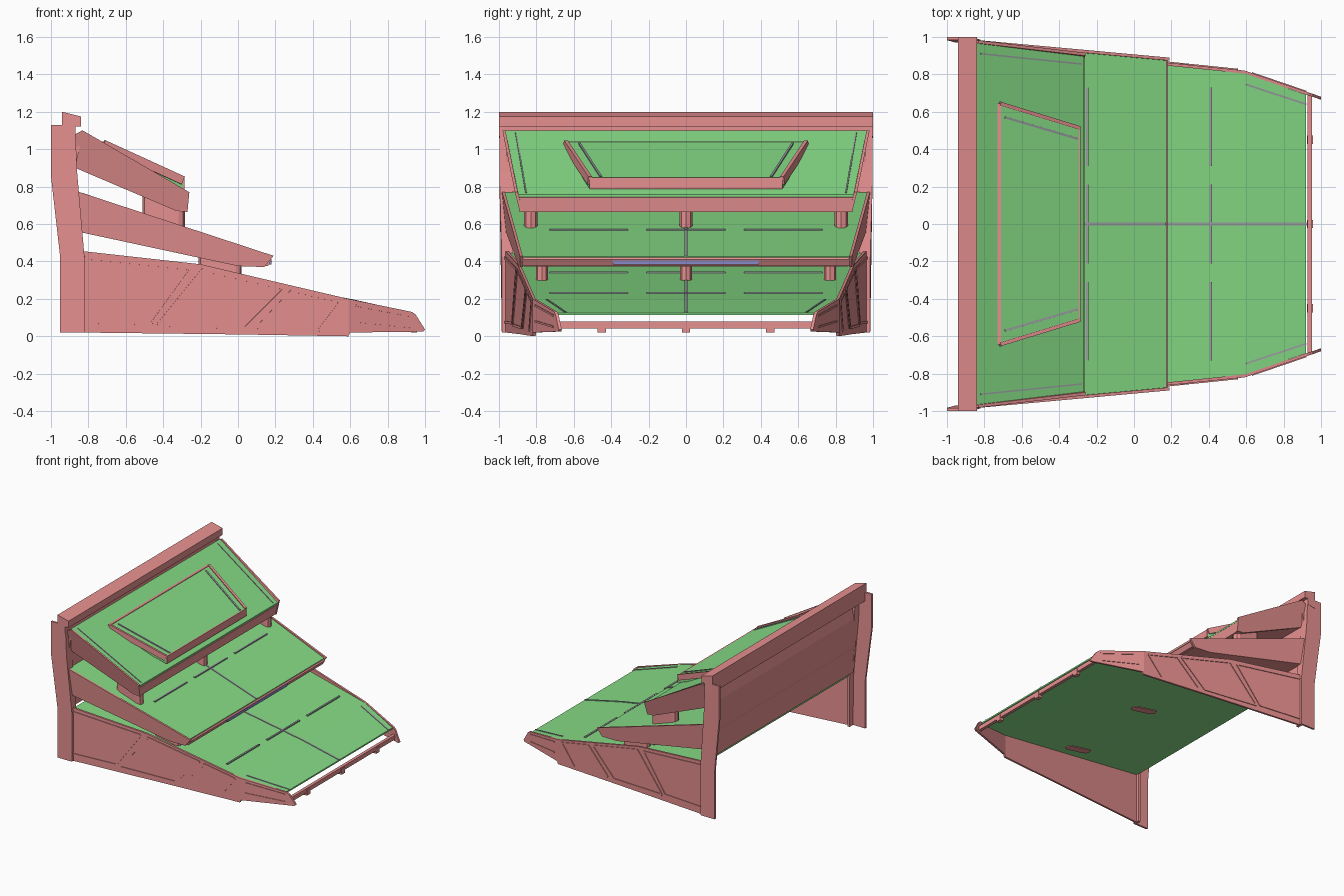
import bpy, bmesh
from math import cos, sin, pi
from mathutils import Vector, Matrix

if "Cube" in bpy.data.objects:
    bpy.data.objects.remove(bpy.data.objects["Cube"])


def mat(name, c):
    m = bpy.data.materials.new(name)
    m.diffuse_color = (*c, 1)
    m.use_nodes = True
    m.node_tree.nodes["Principled BSDF"].inputs["Base Color"].default_value = m.diffuse_color
    return m


PINK = mat("pink", (0.80, 0.28, 0.28))
GREEN = mat("green", (0.24, 0.72, 0.24))
GREY = mat("grey", (0.33, 0.35, 0.36))
BLUE = mat("blue", (0.25, 0.26, 0.58))


def finish(name, bm, m):
    bmesh.ops.recalc_face_normals(bm, faces=bm.faces)
    me = bpy.data.meshes.new(name)
    bm.to_mesh(me)
    bm.free()
    ob = bpy.data.objects.new(name, me)
    me.materials.append(m)
    bpy.context.collection.objects.link(ob)
    return ob


def loft(name, a, b, m):
    """Solid between two matching outlines."""
    bm = bmesh.new()
    va, vb = [bm.verts.new(p) for p in a], [bm.verts.new(p) for p in b]
    bm.faces.new(va)
    bm.faces.new(vb)
    n = len(a)
    for i in range(n):
        bm.faces.new((va[i], va[(i + 1) % n], vb[(i + 1) % n], vb[i]))
    return finish(name, bm, m)


def prism(name, prof, y0, y1, m=PINK):
    return loft(name, [(x, y0, z) for x, z in prof], [(x, y1, z) for x, z in prof], m)


def side_plates(name, prof, yf, t=0.016):
    """Mirrored pair of side sheets; yf(x, z) gives the outer face."""
    for s, tag in ((1, "left"), (-1, "right")):
        loft(f"{name}_{tag}", [(x, s * yf(x, z), z) for x, z in prof],
             [(x, s * (yf(x, z) - t), z) for x, z in prof], PINK)


def deck(name, rows, m=GREEN, t=0.012):
    """Sheet across the width from (x, z, half width) rows."""
    bm = bmesh.new()
    top = [[bm.verts.new((x, s * w, z)) for s in (-1, 1)] for x, z, w in rows]
    low = [[bm.verts.new((x, s * w, z - t)) for s in (-1, 1)] for x, z, w in rows]
    for i in range(len(rows) - 1):
        for g in (top, low):
            bm.faces.new((g[i][0], g[i][1], g[i + 1][1], g[i + 1][0]))
        for s in (0, 1):
            bm.faces.new((top[i][s], top[i + 1][s], low[i + 1][s], low[i][s]))
    for i in (0, -1):
        bm.faces.new((top[i][0], top[i][1], low[i][1], low[i][0]))
    return finish(name, bm, m)


def bar(name, p, q, w, h, m=PINK):
    """Box strip from p to q."""
    p, q = Vector(p), Vector(q)
    d = (q - p).normalized()
    side = d.cross(Vector((0, 0, 1))).normalized()
    up = side.cross(d)
    rot = Matrix((d, side, up)).transposed().to_4x4()
    bm = bmesh.new()
    bmesh.ops.create_cube(bm, size=1, matrix=Matrix.Translation((p + q) / 2) @ rot
                          @ Matrix.Diagonal(((q - p).length, w, h, 1)))
    return finish(name, bm, m)


def lerp(a, b, x):
    return a[1] + (b[1] - a[1]) * (x - a[0]) / (b[0] - a[0])


def support(name, y, r, x0, x1, low, high):
    """Upright pill-section block; low and high are end heights at x0 and x1."""
    pts = [((x1 - r if k < 5 else x0 + r) + r * cos(a), y + r * sin(a))
           for k, a in enumerate([-pi / 2 + i * pi / 4 for i in range(5)]
                                 + [pi / 2 + i * pi / 4 for i in range(5)])]
    ends = [[(x, v, lerp((x0, h[0]), (x1, h[1]), x)) for x, v in pts] for h in (low, high)]
    loft(name, *ends, PINK)


# Rear posts: outer sheet plus inward flange
post = [(-0.95, 0.02), (-0.82, 0.02), (-0.82, 0.42), (-0.86, 0.88), (-0.87, 1.13),
        (-1, 1.13), (-1, 0.86), (-0.95, 0.42)]
side_plates("rear_post", post, lambda x, z: 0.998 if z > 0.8 else 0.985)
flange = [(-0.84, 0.02), (-0.82, 0.02), (-0.82, 0.42), (-0.86, 0.88), (-0.87, 1.08),
          (-0.89, 1.08), (-0.88, 0.88), (-0.84, 0.42)]
side_plates("post_flange", flange, lambda x, z: 0.985, 0.06)

# Top beam and rear plate, its upper part leaning forward
prism("top_beam", [(-0.94, 1.2), (-0.84, 1.175), (-0.84, 1.12), (-0.87, 1.12),
                   (-0.87, 1.07), (-0.94, 1.06)], -1, 1)
prism("rear_plate", [(-0.85, 0.46), (-0.86, 0.66), (-0.87, 0.68), (-0.88, 0.92), (-0.845, 1.09),
                     (-0.83, 1.09), (-0.865, 0.92), (-0.855, 0.68), (-0.84, 0.66), (-0.835, 0.46)],
      -0.96, 0.96)


# Lower tier: rear and toe side walls
def y_rear(x, z):
    return lerp((-0.82, 0.965), (0.59, 0.82), x)


def y_toe(x, z):
    return lerp((0.59, 0.82), (1.0, 0.68), x)


side_plates("lower_wall", [(-0.83, 0.02), (-0.83, 0.455), (-0.2, 0.385), (0.59, 0.2),
                           (0.59, 0.0), (0, 0.01)], y_rear)
side_plates("toe_wall", [(0.59, 0.0), (0.59, 0.2), (0.93, 0.13), (0.95, 0.115), (1.0, 0.035),
                         (0.99, 0.025), (0.6, 0.02)], y_toe)

# Raised trim on the side walls
trims = [[(-0.82, 0.42), (-0.25, 0.36), (-0.46, 0.07), (-0.82, 0.075)],
         [(-0.43, 0.06), (-0.19, 0.355), (0.25, 0.255), (0.04, 0.045), (-0.43, 0.06)],
         [(0.10, 0.045), (0.29, 0.245), (0.55, 0.185), (0.43, 0.03)]]
for s in (-1, 1):
    for line in trims:
        for (x0, z0), (x1, z1) in zip(line, line[1:]):
            bar("wall_trim", (x0, s * y_rear(x0, 0), z0), (x1, s * y_rear(x1, 0), z1), 0.012, 0.014)
    for (x0, z0), (x1, z1) in (((0.63, 0.165), (0.92, 0.11)), ((0.63, 0.08), (0.92, 0.05))):
        bar("toe_trim", (x0, s * y_toe(x0, 0), z0), (x1, s * y_toe(x1, 0), z1), 0.01, 0.01)

# Lower deck
deck("lower_deck", [(-0.83, 0.445, 0.95), (0.59, 0.198, 0.806), (0.92, 0.125, 0.69)])

# Toe rail and clips
bar("toe_rail", (0.94, -0.69, 0.06), (0.94, 0.69, 0.06), 0.025, 0.035)
for y in (-0.45, 0, 0.45):
    bar("toe_clip", (0.925, y, 0.043), (0.957, y, 0.043), 0.045, 0.045)


# Middle tier: arms, deck, underside, front lip
def y_mid(x, z):
    return lerp((-0.86, 0.985), (0.18, 0.89), x) - 0.1 * max(0, 0.76 - 0.33 * (x + 0.82) - z)


side_plates("middle_arm", [(-0.86, 0.775), (0.19, 0.43), (0.14, 0.37), (0, 0.375), (-0.86, 0.56)], y_mid)
deck("middle_deck", [(-0.86, 0.772, 0.975), (0.17, 0.425, 0.88)])
deck("middle_underside", [(-0.85, 0.57, 0.95), (0, 0.39, 0.875), (0.14, 0.385, 0.865)], PINK)
prism("middle_lip", [(0.13, 0.375), (0.16, 0.375), (0.18, 0.41), (0.172, 0.42), (0.14, 0.42)], -0.875, 0.875)
bar("lip_insert", (0.172, -0.39, 0.395), (0.172, 0.39, 0.395), 0.012, 0.022, BLUE)


# Top tier: arms, deck, underside, front lip
def y_top(x, z):
    return lerp((-0.86, 0.985), (-0.26, 0.915), x) - 0.25 * max(0, 1.1 - 0.58 * (x + 0.83) - z)


side_plates("top_arm", [(-0.87, 1.08), (-0.83, 1.1), (-0.26, 0.77), (-0.27, 0.665), (-0.33, 0.67),
                        (-0.87, 0.9)], y_top)
deck("top_deck", [(-0.84, 1.1, 0.97), (-0.267, 0.757, 0.9)])
deck("top_underside", [(-0.86, 0.91, 0.92), (-0.32, 0.685, 0.87)], PINK)
prism("top_lip", [(-0.33, 0.67), (-0.275, 0.665), (-0.265, 0.742), (-0.30, 0.755)], -0.89, 0.89)

# Raised hatch on the top deck with pink frame and grey ribs
B, F = (-0.72, 1.042, 0.645), (-0.295, 0.848, 0.515)
deck("hatch", [B, F], GREEN, 0.06)
for s in (-1, 1):
    bar("hatch_frame_side", (B[0], s * B[2], B[1] - 0.015), (F[0], s * F[2], F[1] - 0.015), 0.02, 0.045)
    bar("hatch_rib", (-0.69, s * 0.57, 1.030), (-0.30, s * 0.455, 0.852), 0.012, 0.01, GREY)
    bar("top_deck_rib", (-0.82, s * 0.91, 1.088), (-0.28, s * 0.855, 0.766), 0.008, 0.008, GREY)
bar("hatch_frame_back", (B[0], -B[2], B[1] - 0.015), (B[0], B[2], B[1] - 0.015), 0.02, 0.03)
bar("hatch_frame_front", (F[0], -F[2], F[1] - 0.03), (F[0], F[2], F[1] - 0.03), 0.02, 0.06)

# Supports between tiers
for y in (-0.83, 0, 0.83):
    support("upper_support", y, 0.035, -0.51, -0.283, (0.65, 0.575), (0.76, 0.69))
for y in (-0.77, 0, 0.77):
    support("lower_support", y, 0.032, -0.21, 0.02, (0.32, 0.28), (0.44, 0.39))

# Cross strips and centre seams on the decks
for x, z in ((-0.25, 0.564), (-0.22, 0.337), (0.41, 0.228)):
    for y in (-0.52, 0, 0.52):
        bar("deck_strip", (x, y - 0.21, z), (x, y + 0.21, z), 0.014, 0.018, GREY)
bar("middle_seam", (-0.83, 0, 0.762), (0.17, 0, 0.425), 0.014, 0.008, GREY)
bar("lower_seam", (-0.82, 0, 0.443), (0.59, 0, 0.198), 0.014, 0.008, GREY)
bar("toe_seam", (0.59, 0, 0.198), (0.92, 0, 0.125), 0.014, 0.008, GREY)
for s in (-1, 1):
    bar("toe_rib", (0.6, s * 0.745, 0.196), (0.92, s * 0.64, 0.125), 0.01, 0.008, GREY)
